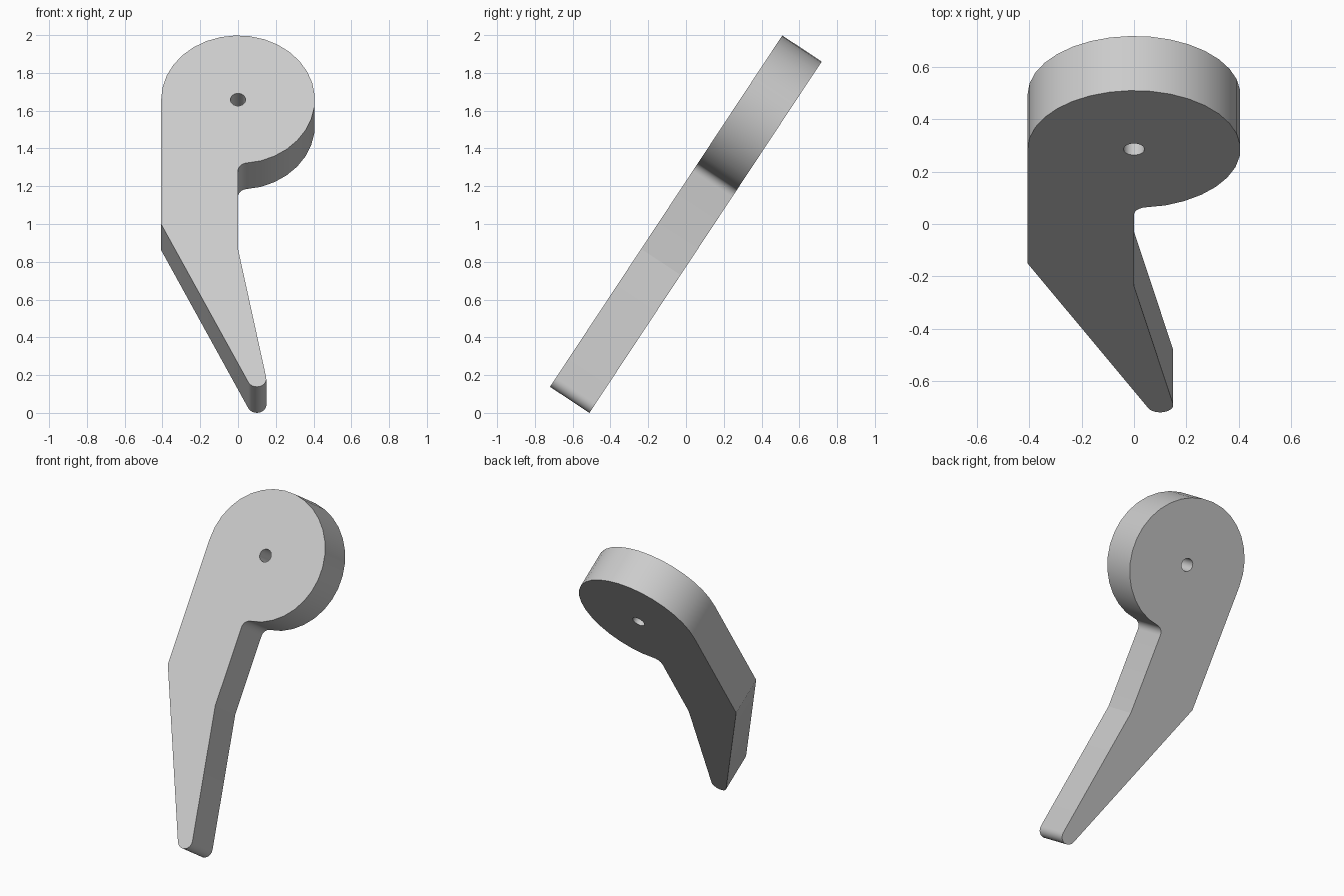
import bpy, bmesh
from math import sin, cos, radians, hypot, pi
from mathutils import Matrix

cube = bpy.data.objects.get("Cube")
if cube:
    bpy.data.objects.remove(cube, do_unlink=True)

THICK = 0.25
HEAD = (0, 1.823)          # centre of the round head, in plate coordinates
HEAD_R, HOLE_R = 0.407, 0.04
KINK = (0, 0.875)          # shallow corner on the inner edge


def arc(centre, r, start, end, n):
    """Points along a circular arc, angles in degrees."""
    angles = [radians(start + (end - start) * i / n) for i in range(n + 1)]
    return [(centre[0] + r * cos(a), centre[1] + r * sin(a)) for a in angles]


# Outline: outer corner, rounded tip, inner kink, fillet, round head
outline = [(-HEAD_R, 1.033)]
outline += arc((0.1, 0.05), 0.05, 207.5, 370.4, 10)
outline.append(KINK)
outline += arc((0.05, 1.371), 0.05, 180, 96.3, 6)
outline += arc(HEAD, HEAD_R, -83.7, 180, 24)[1:]
hole = arc(HEAD, HOLE_R, 0, 360, 24)[:-1]

# Fill the outline around the hole and extrude it to a plate
bm = bmesh.new()
edges = []
for loop in (outline, hole):
    vs = [bm.verts.new((x, u, 0)) for x, u in loop]
    edges += [bm.edges.new((a, b)) for a, b in zip(vs, vs[1:] + vs[:1])]
bmesh.ops.triangle_fill(bm, use_beauty=True, use_dissolve=False, edges=edges)
ext = bmesh.ops.extrude_face_region(bm, geom=bm.faces[:], use_keep_orig=True)
top = [g for g in ext["geom"] if isinstance(g, bmesh.types.BMVert)]
bmesh.ops.translate(bm, verts=top, vec=(0, 0, THICK))
bmesh.ops.recalc_face_normals(bm, faces=bm.faces[:])

# Smooth rounded walls, crisp rims and corners
for f in bm.faces:
    f.smooth = True
for e in bm.edges:
    at_kink = all(hypot(v.co.x - KINK[0], v.co.y - KINK[1]) < 0.01 for v in e.verts)
    e.smooth = not (at_kink or e.calc_face_angle(pi) > radians(20))

# Lean the plate back
s, c = 0.5516, 0.8341
bm.transform(Matrix(((1, 0, 0, 0),
                     (0, s, c, -0.72),
                     (0, c, -s, 0.138),
                     (0, 0, 0, 1))))
bmesh.ops.recalc_face_normals(bm, faces=bm.faces[:])

mesh = bpy.data.meshes.new("lever_plate")
bm.to_mesh(mesh)
bm.free()
lever = bpy.data.objects.new("lever_plate", mesh)
bpy.context.collection.objects.link(lever)

# Plain grey
grey = bpy.data.materials.new("light_grey")
grey.use_nodes = True
colour = (0.6, 0.6, 0.6, 1)
grey.diffuse_color = colour
grey.node_tree.nodes["Principled BSDF"].inputs["Base Color"].default_value = colour
mesh.materials.append(grey)
